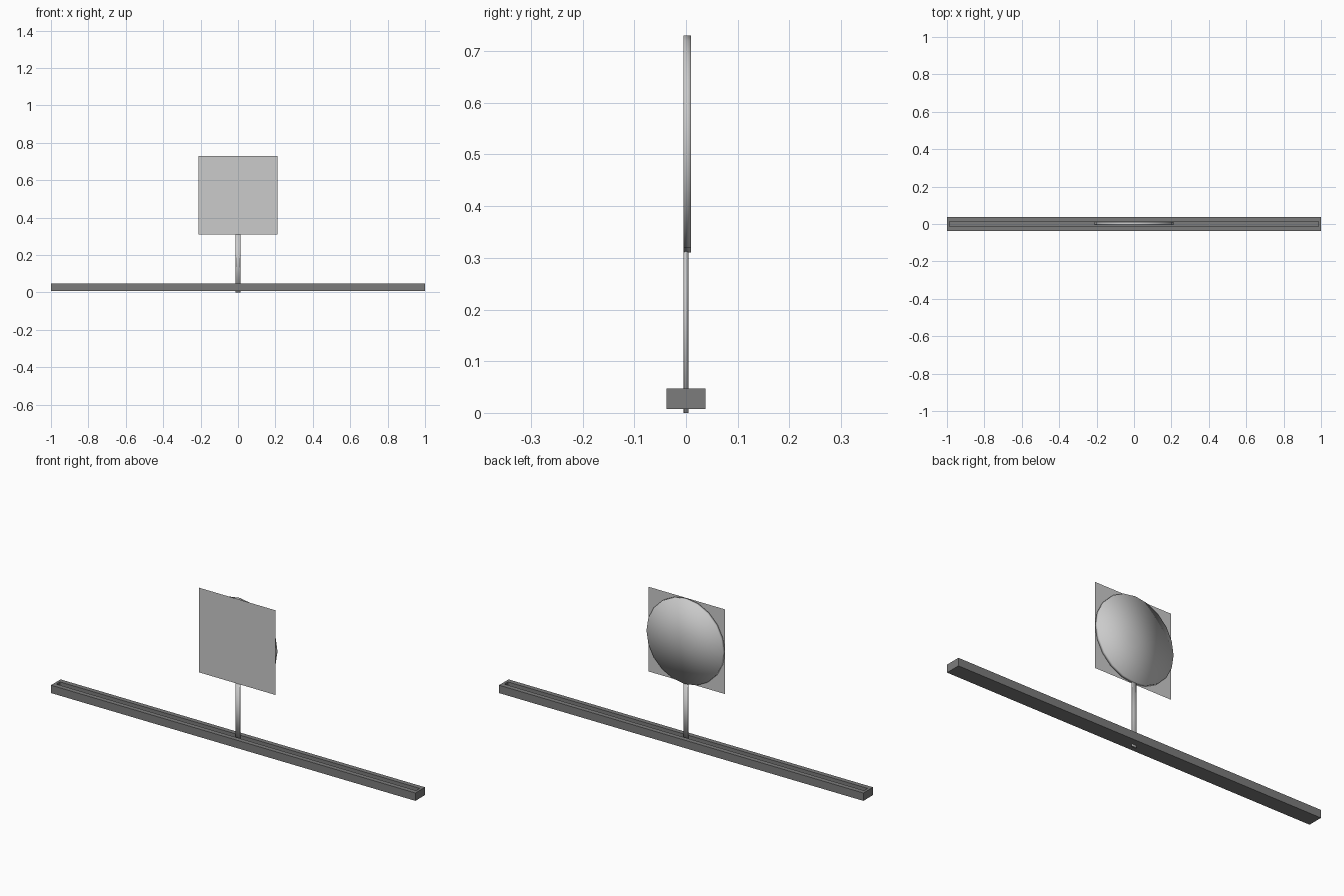
import bpy, bmesh, math
from mathutils import Matrix

if "Cube" in bpy.data.objects:
    bpy.data.objects.remove(bpy.data.objects["Cube"])

def finish(name, bm, smooth=False):
    bmesh.ops.recalc_face_normals(bm, faces=bm.faces)
    me = bpy.data.meshes.new(name)
    bm.to_mesh(me)
    bm.free()
    for p in me.polygons:
        p.use_smooth = smooth
    ob = bpy.data.objects.new(name, me)
    bpy.context.collection.objects.link(ob)
    return ob

def scaled(x, y, z, sx, sy, sz):
    return Matrix.Translation((x, y, z)) @ Matrix.Diagonal((sx, sy, sz, 1))

# Rail: a long bar with a shallow channel sunk into its top
bm = bmesh.new()
bmesh.ops.create_cube(bm, size=1, matrix=scaled(0, 0, 0.0275, 2, 0.075, 0.039))
top = max(bm.faces, key=lambda f: f.calc_center_median().z)
channel = bmesh.ops.extrude_discrete_faces(bm, faces=[top])["faces"][0]
bmesh.ops.delete(bm, geom=[channel], context='FACES')
bmesh.ops.remove_doubles(bm, verts=bm.verts, dist=1e-5)
bmesh.ops.holes_fill(bm, edges=bm.edges, sides=4)
top = max(bm.faces, key=lambda f: f.calc_center_median().z)
bmesh.ops.inset_region(bm, faces=[top], thickness=0.001)
for v in top.verts:
    v.co.x = math.copysign(0.987, v.co.x)
    v.co.y = math.copysign(0.014, v.co.y)
sunk = bmesh.ops.extrude_face_region(bm, geom=[top])["geom"]
bmesh.ops.translate(bm, vec=(0, 0, -0.02),
                    verts=[g for g in sunk if isinstance(g, bmesh.types.BMVert)])
if top.is_valid:
    bmesh.ops.delete(bm, geom=[top], context='FACES_ONLY')
rail = finish("rail", bm)
dark = bpy.data.materials.new("dark_metal")
dark.diffuse_color = (0.2, 0.2, 0.2, 1)
dark.use_nodes = True
dark.node_tree.nodes["Principled BSDF"].inputs["Base Color"].default_value = dark.diffuse_color
rail.data.materials.append(dark)

# Post: slim oval rod through the rail
bm = bmesh.new()
bmesh.ops.create_cone(bm, cap_ends=True, segments=20, radius1=1, radius2=1, depth=1,
                      matrix=scaled(0, 0, 0.16, 0.0125, 0.005, 0.32))
finish("post", bm, True)

# Lens: thin 20-sided disc with soft shading
bm = bmesh.new()
bmesh.ops.create_cone(bm, cap_ends=True, cap_tris=True, segments=20, radius1=0.21,
                      radius2=0.21, depth=0.015,
                      matrix=Matrix.Translation((0, 0.0025, 0.52)) @ Matrix.Rotation(math.pi / 2, 4, 'X'))
finish("lens", bm, True)

# Screen: square sheet in front of the lens
bm = bmesh.new()
bmesh.ops.create_grid(bm, x_segments=1, y_segments=1, size=0.21,
                      matrix=Matrix.Translation((0, -0.006, 0.52)) @ Matrix.Rotation(math.pi / 2, 4, 'X'))
finish("screen", bm)
